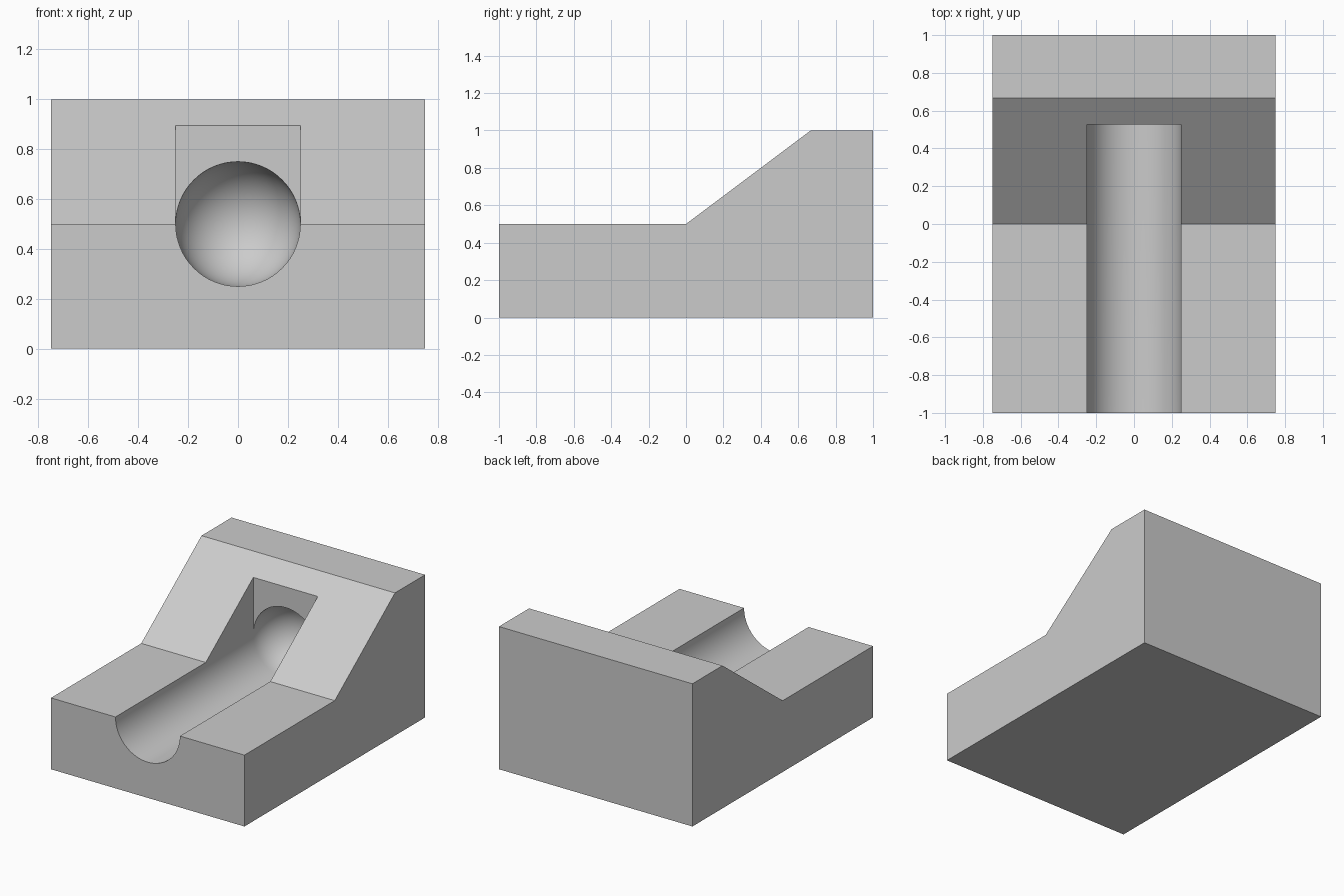
import bpy, bmesh
from math import sin, cos, pi

if "Cube" in bpy.data.objects:
    bpy.data.objects.remove(bpy.data.objects["Cube"])

R = 0.25          # channel radius
AXIS_Z = 0.5      # height of the channel axis
END_Y = 0.527     # slot end wall, where the domed pocket begins
SEG = 64          # sides around the channel
RINGS = 16        # steps from dome rim to dome tip


def finish(bm, name):
    bmesh.ops.recalc_face_normals(bm, faces=bm.faces)
    mesh = bpy.data.meshes.new(name)
    bm.to_mesh(mesh)
    bm.free()
    obj = bpy.data.objects.new(name, mesh)
    bpy.context.collection.objects.link(obj)
    return obj


# Ramp block: side profile extruded across the width
bm = bmesh.new()
profile = [(-1, 0), (1, 0), (1, 1), (0.667, 1), (0, 0.5), (-1, 0.5)]
side = bm.faces.new([bm.verts.new((-0.75, y, z)) for y, z in profile])
ext = bmesh.ops.extrude_face_region(bm, geom=[side])
bmesh.ops.translate(bm, vec=(1.5, 0, 0),
                    verts=[v for v in ext["geom"] if isinstance(v, bmesh.types.BMVert)])
block = finish(bm, "ramp_block")

# Cutter: U-shaped slot ending in a wall with a hemispherical pocket
bm = bmesh.new()


def ring(r, y, count=SEG):
    # starts at -x, runs under the axis to +x, then over the top
    return [bm.verts.new((-r * cos(2 * pi * i / SEG), y, AXIS_Z - r * sin(2 * pi * i / SEG)))
            for i in range(count)]


half = SEG // 2
rim = ring(R, END_Y)
front = ring(R, -1.2, half + 1)
front_top = [bm.verts.new((x, -1.2, 1.2)) for x in (R, -R)]
back_top = [bm.verts.new((x, END_Y, 1.2)) for x in (R, -R)]

# slot floor, straight sides and lid
front_u = front + front_top
back_u = rim[:half + 1] + back_top
for i in range(len(front_u)):
    j = (i + 1) % len(front_u)
    bm.faces.new((front_u[i], front_u[j], back_u[j], back_u[i]))
bm.faces.new(front_u)

# end wall around the arch
bm.faces.new(rim[half:] + [rim[0], back_top[1], back_top[0]])

# domed pocket
last = rim
for k in range(1, RINGS):
    a = pi / 2 * k / RINGS
    cur = ring(R * cos(a), END_Y + R * sin(a))
    for i in range(SEG):
        j = (i + 1) % SEG
        bm.faces.new((last[i], last[j], cur[j], cur[i]))
    last = cur
tip = bm.verts.new((0, END_Y + R, AXIS_Z))
for i in range(SEG):
    bm.faces.new((last[i], last[(i + 1) % SEG], tip))
cutter = finish(bm, "channel_cutter")
cutter.hide_render = True

# Cut the channel and smooth only the rounded surfaces
cut = block.modifiers.new("channel", "BOOLEAN")
cut.operation = "DIFFERENCE"
cut.solver = "EXACT"
cut.object = cutter
bpy.context.view_layer.objects.active = block
block.select_set(True)
bpy.ops.object.modifier_apply(modifier=cut.name)
bpy.data.objects.remove(cutter)
bpy.ops.object.shade_smooth_by_angle(angle=pi / 6)
